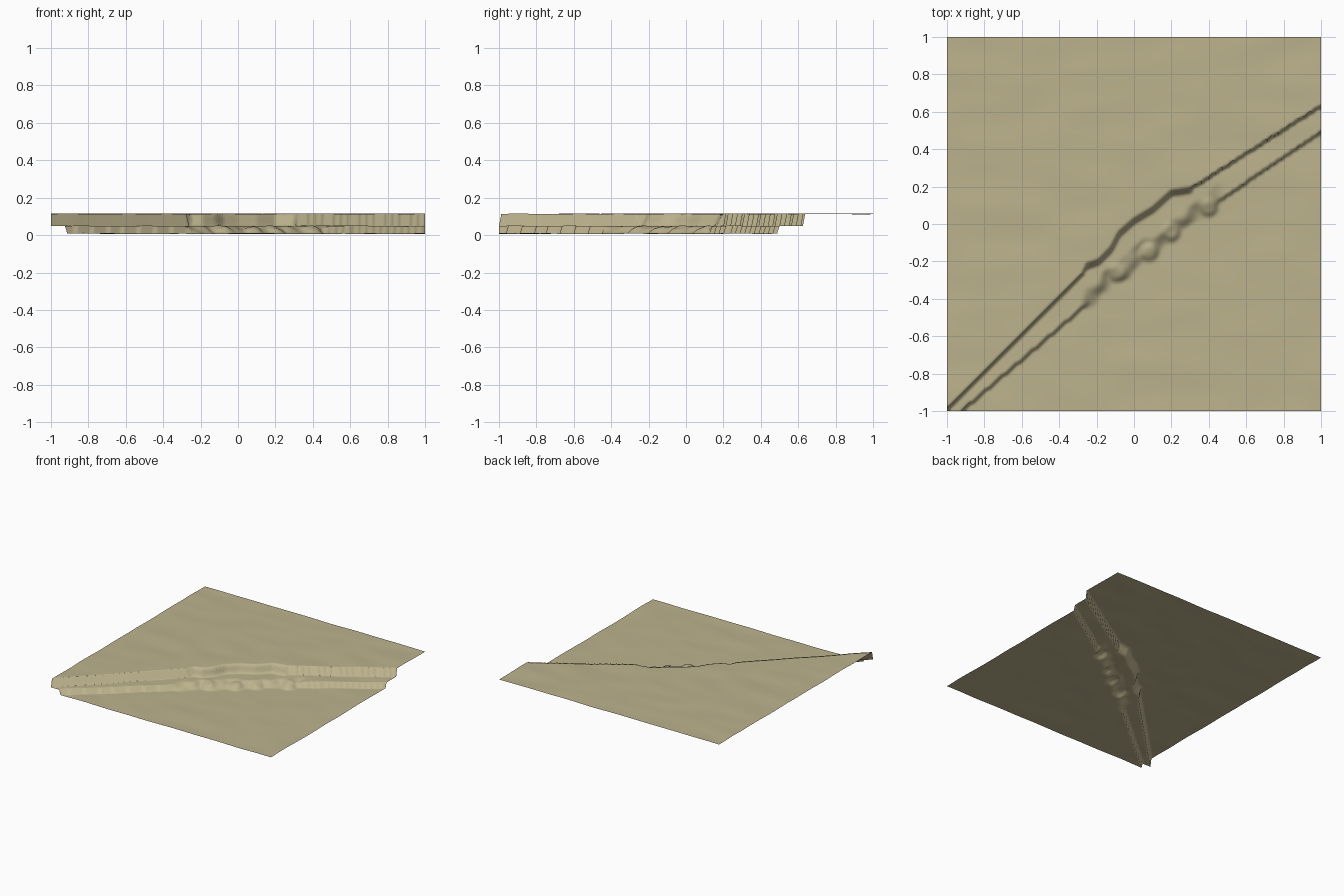
import bpy
import bmesh
from mathutils import Vector, noise

cube = bpy.data.objects.get("Cube")
if cube:
    bpy.data.objects.remove(cube, do_unlink=True)

CELLS = 160
LOW, LEDGE, HIGH = 0.008, 0.049, 0.114

# Cliff lines across the land, as (x, y) points
UPPER = [(-1, -1), (-0.27, -0.26), (-0.25, -0.22), (-0.19, -0.2), (-0.12, -0.13),
         (-0.08, -0.05), (0, 0.02), (0.1, 0.08), (0.2, 0.17), (0.3, 0.185), (1, 0.63)]
LOWER = [(-0.92, -1), (-0.24, -0.42), (0.48, 0.14), (1, 0.49)]
BOULDERS = [(-0.09, -0.26), (0.08, -0.15), (0.2, -0.04), (0.4, 0.09)]


def line_y(points, x):
    for (x0, y0), (x1, y1) in zip(points, points[1:]):
        if x <= x1:
            break
    return y0 + (y1 - y0) * (x - x0) / (x1 - x0)


def smooth(a, b, v):
    t = min(max((v - a) / (b - a), 0), 1)
    return t * t * (3 - 2 * t)


def height(x, y):
    # Eroded middle stretch of the cliffs
    worn = smooth(-0.29, -0.23, x) * (1 - smooth(0.42, 0.5, x))
    rough = noise.noise(Vector((x * 11, y * 11, 4)))
    # Lower bank, crisp at the ends and crumbled in the middle
    d = y - line_y(LOWER, x)
    crisp = 1.0 if d > 0 else 0.0
    crumbled = smooth(-0.03, 0.1, d + 0.055 * rough)
    z = LOW + (LEDGE - LOW) * (crisp + (crumbled - crisp) * worn)
    for bx, by in BOULDERS:
        r = ((x - bx) ** 2 + (y - by) ** 2) ** 0.5
        z += 0.02 * (1 - smooth(0.025, 0.06, r)) * max(0, 1 - abs(z - LOW) / 0.06)
    # Upper bank
    d = y - line_y(UPPER, x)
    bank = smooth(-0.025, 0.015, d) if -0.26 < x < 0.31 else float(d > 0)
    z += (HIGH - z) * bank
    # Gentle rolling ground
    return max(0, z + 0.004 * noise.noise(Vector((x * 3.5, y * 6, 1))))


# Ground sheet
bm = bmesh.new()
bmesh.ops.create_grid(bm, x_segments=CELLS, y_segments=CELLS, size=1)
for v in bm.verts:
    v.co.z = height(v.co.x, v.co.y)
for f in bm.faces:
    f.smooth = True
mesh = bpy.data.meshes.new("terraced_ground")
bm.to_mesh(mesh)
bm.free()
ground = bpy.data.objects.new("terraced_ground", mesh)
bpy.context.collection.objects.link(ground)

# Dry sand colour
sand = bpy.data.materials.new("dry_sand")
sand.use_nodes = True
color = (0.51, 0.45, 0.27, 1)
sand.diffuse_color = color
bsdf = sand.node_tree.nodes["Principled BSDF"]
bsdf.inputs["Base Color"].default_value = color
bsdf.inputs["Roughness"].default_value = 0.9
mesh.materials.append(sand)
